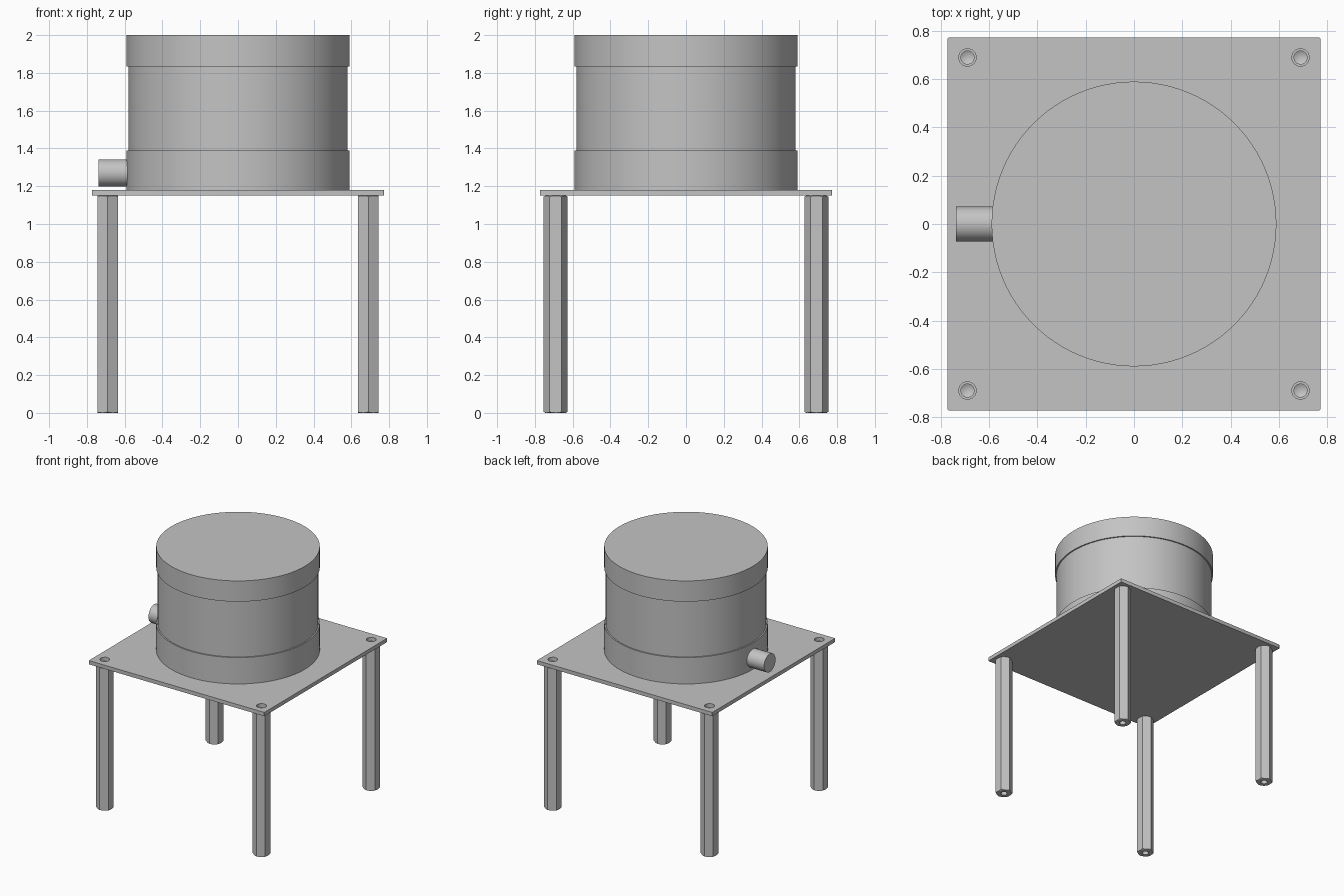
import bpy, bmesh, math

if "Cube" in bpy.data.objects:
    bpy.data.objects.remove(bpy.data.objects["Cube"])

# One plain grey for everything
grey = bpy.data.materials.new("light grey")
grey.use_nodes = True
colour = (0.55, 0.55, 0.55, 1)
grey.diffuse_color = colour
grey.node_tree.nodes["Principled BSDF"].inputs["Base Color"].default_value = colour


def activate(ob):
    bpy.ops.object.select_all(action="DESELECT")
    ob.select_set(True)
    bpy.context.view_layer.objects.active = ob


def finish(ob, name):
    ob.name = name
    ob.data.materials.clear()
    ob.data.materials.append(grey)
    activate(ob)
    bpy.ops.object.shade_smooth_by_angle(angle=math.radians(25))
    return ob


def lathe(name, profile, steps=96):
    """Solid of revolution about z from (radius, height) points on the axis at both ends."""
    bm = bmesh.new()
    verts = [bm.verts.new((r, 0, z)) for r, z in profile]
    edges = [bm.edges.new(pair) for pair in zip(verts, verts[1:])]
    bmesh.ops.spin(bm, geom=verts + edges, cent=(0, 0, 0), axis=(0, 0, 1),
                   angle=math.tau, steps=steps, use_merge=True)
    bmesh.ops.remove_doubles(bm, verts=bm.verts, dist=1e-5)
    bmesh.ops.recalc_face_normals(bm, faces=bm.faces)
    mesh = bpy.data.meshes.new(name)
    bm.to_mesh(mesh)
    bm.free()
    ob = bpy.data.objects.new(name, mesh)
    bpy.context.collection.objects.link(ob)
    return ob


def cylinder(radius, depth, location, sides=48, rotation=(0, 0, 0)):
    bpy.ops.mesh.primitive_cylinder_add(vertices=sides, radius=radius, depth=depth,
                                        location=location, rotation=rotation)
    return bpy.context.object


def boolean(ob, tool, operation):
    mod = ob.modifiers.new("boolean", "BOOLEAN")
    mod.operation, mod.object, mod.solver = operation, tool, "EXACT"
    activate(ob)
    bpy.ops.object.modifier_apply(modifier=mod.name)
    bpy.data.objects.remove(tool)


LEG_TOP, PLATE_TOP, OFFSET = 1.15, 1.18, 0.69
corners = {"front_left": (1, -1), "front_right": (-1, -1),
           "back_left": (1, 1), "back_right": (-1, 1)}

# Square plate with slightly rounded corners and a hole above each leg
bpy.ops.mesh.primitive_cube_add(size=1, location=(0, 0, (LEG_TOP + PLATE_TOP) / 2))
plate = bpy.context.object
plate.scale = (1.545, 1.545, PLATE_TOP - LEG_TOP)
bpy.ops.object.transform_apply(scale=True)
bm = bmesh.new()
bm.from_mesh(plate.data)
uprights = [e for e in bm.edges if abs(e.verts[0].co.z - e.verts[1].co.z) > 0.01]
bmesh.ops.bevel(bm, geom=uprights, offset=0.006, segments=3, affect="EDGES", profile=0.5)
bm.to_mesh(plate.data)
bm.free()
for sx, sy in corners.values():
    boolean(plate, cylinder(0.036, 0.2, (sx * OFFSET, sy * OFFSET, LEG_TOP), 32), "DIFFERENCE")
finish(plate, "base_plate")

# Hexagonal legs: hex bar trimmed by a turned shape with chamfered ends and drilled bores
bar = cylinder(0.0635, LEG_TOP + 0.1, (0, 0, LEG_TOP / 2), 6)
end = [(0, 0.12), (0.024, 0.105), (0.024, 0), (0.054, 0), (0.07, 0.009)]
top = [(r + (0.003 if r == 0.024 else 0), LEG_TOP - z) for r, z in reversed(end)]
boolean(bar, lathe("turned_trim", end + top, 48), "INTERSECT")
finish(bar, "leg")
for label, (sx, sy) in corners.items():
    leg = bpy.data.objects.new(label + "_leg", bar.data)
    bpy.context.collection.objects.link(leg)
    leg.location = (sx * OFFSET, sy * OFFSET, bar.location.z)
bpy.data.objects.remove(bar)

# Round housing: wider base ring, body and wider lid
finish(lathe("housing_base", [(0, PLATE_TOP), (0.59, PLATE_TOP), (0.59, 1.39), (0, 1.39)]),
       "housing_base")
finish(lathe("housing_body", [(0, 1.38), (0.58, 1.38), (0.58, 1.85), (0, 1.85)]),
       "housing_body")
finish(lathe("housing_lid", [(0, 1.835), (0.59, 1.835), (0.59, 2), (0, 2)]), "housing_lid")

# Short side spigot
finish(cylinder(0.072, 0.18, (-0.648, 0, 1.27), 48, (0, math.pi / 2, 0)), "side_spigot")
